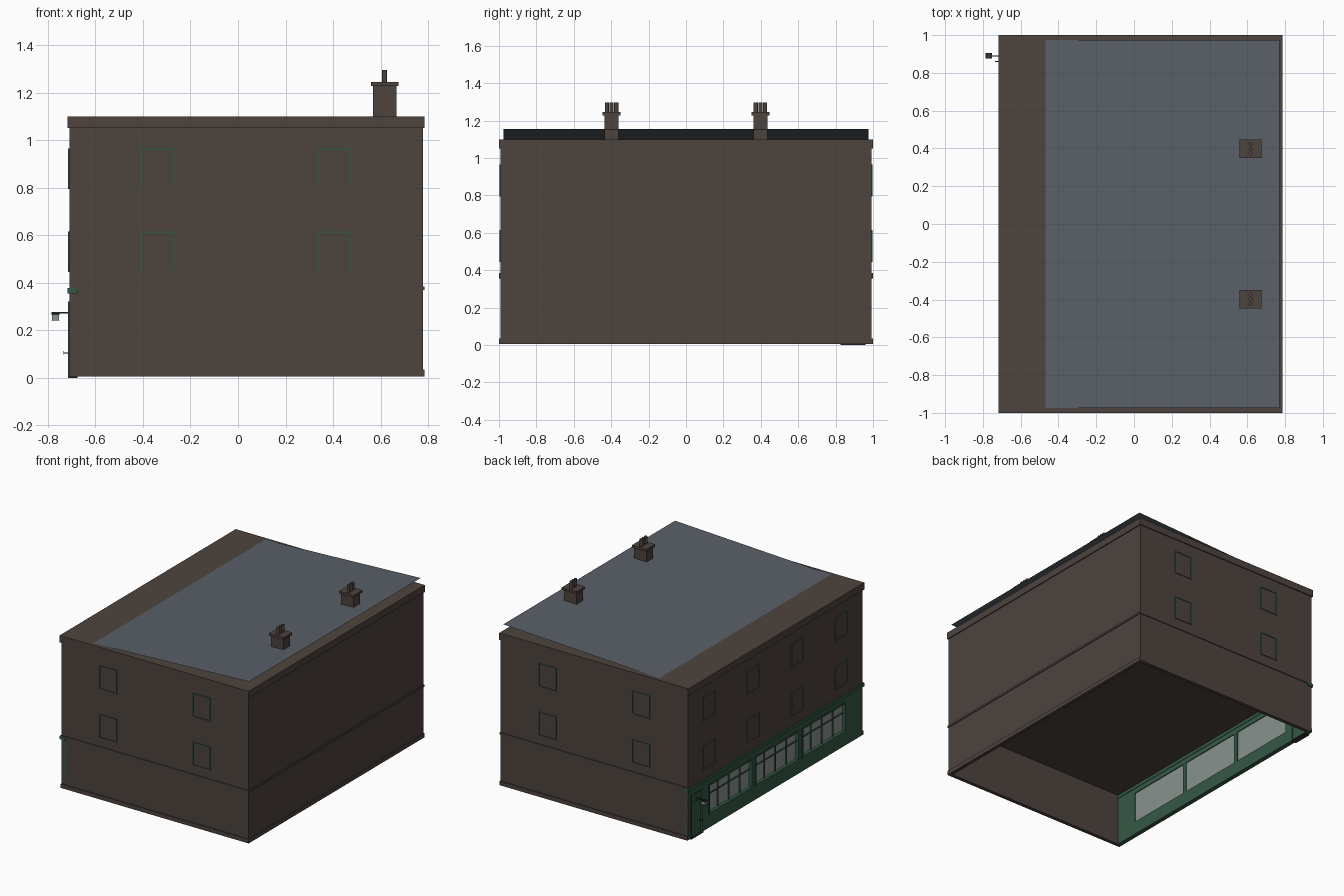
import bpy
import bmesh
from mathutils import Matrix, Vector

if "Cube" in bpy.data.objects:
    bpy.data.objects.remove(bpy.data.objects["Cube"])


def mat(name, rgb):
    m = bpy.data.materials.new(name)
    m.diffuse_color = (*rgb, 1)
    m.use_nodes = True
    m.node_tree.nodes["Principled BSDF"].inputs["Base Color"].default_value = m.diffuse_color
    return m


BRICK = mat("brick", (0.075, 0.057, 0.048))
GREEN = mat("green_paint", (0.034, 0.098, 0.06))
SLATE = mat("slate", (0.1, 0.118, 0.138))
GLASS = mat("glass", (0.25, 0.29, 0.28))
IRON = mat("iron", (0.03, 0.03, 0.03))


def finish(name, bm, material):
    me = bpy.data.meshes.new(name)
    bm.to_mesh(me)
    bm.free()
    me.materials.append(material)
    ob = bpy.data.objects.new(name, me)
    bpy.context.collection.objects.link(ob)
    return ob


def add_box(bm, x0, x1, y0, y1, z0, z1):
    centre = Vector((x0 + x1, y0 + y1, z0 + z1)) / 2
    size = Matrix.Diagonal((x1 - x0, y1 - y0, z1 - z0, 1))
    bmesh.ops.create_cube(bm, size=1, matrix=Matrix.Translation(centre) @ size)


def boxes(name, material, *extents):
    bm = bmesh.new()
    for e in extents:
        add_box(bm, *e)
    return finish(name, bm, material)


X0, X1, Y = -0.71, 0.778, 0.993   # outer wall faces
B = 0.006                         # underside of the walls
T = 0.02                          # ground floor wall thickness

# Upper storeys, and open-bottomed ground floor walls
boxes("upper_storeys", BRICK, (X0, X1, -Y, Y, 0.38, 1.09))
boxes("ground_floor_walls", BRICK,
      (X0, X1, -Y, -Y + T, B, 0.38),
      (X0, X1, Y - T, Y, B, 0.38),
      (X1 - T, X1, -Y + T, Y - T, B, 0.38))
boxes("parapet", BRICK, (-0.718, 0.785, -1, 1, 1.05, 1.1))

# Plinth and string course on the three brick sides
for name, z0, z1 in (("plinth", B, 0.035), ("string_course", 0.37, 0.384)):
    boxes(name, BRICK,
          (X0, 0.784, -0.999, -Y, z0, z1),
          (X0, 0.784, Y, 0.999, z0, z1),
          (X1, 0.784, -Y, Y, z0, z1))

# Sloping single-sheet roof, rising towards +x
bm = bmesh.new()
verts = [bm.verts.new(p) for p in ((-0.69, -0.975, 1.09), (0.77, -0.975, 1.156),
                                   (0.77, 0.975, 1.156), (-0.69, 0.975, 1.09))]
bm.faces.new(verts)
finish("roof", bm, SLATE)

# Chimneys with three round pots each
for i, y in enumerate((-0.398, 0.398)):
    boxes(f"chimney_stack_{i}", BRICK, (0.567, 0.667, y - 0.037, y + 0.037, 1.08, 1.23))
    boxes(f"chimney_cap_{i}", BRICK, (0.559, 0.675, y - 0.049, y + 0.049, 1.228, 1.245))
    bm = bmesh.new()
    for dy in (-0.025, 0, 0.025):
        bmesh.ops.create_cone(bm, cap_ends=True, segments=12, radius1=0.011, radius2=0.011,
                              depth=0.052, matrix=Matrix.Translation((0.617, y + dy, 1.27)))
    finish(f"chimney_pots_{i}", bm, BRICK)


# Sash windows: slim green surround and brick-coloured sill, u runs along the wall
def window(name, wall, u, z):
    w, h, f, d = 0.07, 0.165, 0.006, 0.005
    spans = [(u - w, u - w + f, z, z + h), (u + w - f, u + w, z, z + h),
             (u - w, u + w, z + h - f, z + h)]
    sill = (u - w, u + w, z - 0.005, z + 0.002)

    def place(s):
        a, b, c, e = s
        return {"left": (X0 - d, X0 + 0.002, a, b, c, e),
                "front": (a, b, -Y - d, -Y + 0.002, c, e),
                "back": (a, b, Y - 0.002, Y + d, c, e)}[wall]

    boxes(name + "_frame", GREEN, *map(place, spans))
    boxes(name + "_sill", BRICK, place(sill))


for row, z in enumerate((0.45, 0.8)):
    for wall, places in (("left", (-0.75, -0.25, 0.25, 0.75)),
                         ("front", (-0.338, 0.405)), ("back", (-0.338, 0.405))):
        for col, u in enumerate(places):
            window(f"window_{wall}_{row}_{col}", wall, u, z)

# Shopfront: riser, head and posts leave three window openings and a doorway
XI = -0.678
Z0, Z1 = 0.1, 0.32
bays = [(-0.8, -0.3), (-0.27, 0.23), (0.26, 0.76)]
posts = [(-Y, -0.8), (-0.3, -0.27), (0.23, 0.26), (0.76, 0.83), (0.96, Y)]
boxes("shopfront", GREEN,
      (X0, XI, -Y, 0.83, B, Z0),
      (X0, XI, -Y, Y, Z1, 0.38),
      (X0, XI, 0.96, Y, B, Z0),
      *[(X0, XI, a, b, Z0, Z1) for a, b in posts])
boxes("shop_cornice", GREEN, (-0.718, -0.675, -1, 1, 0.355, 0.378))

for i, (a, b) in enumerate(bays):
    boxes(f"shop_glass_{i}", GLASS, (-0.692, -0.684, a, b, Z0, Z1))
    # raised surround
    f = 0.012
    boxes(f"shop_window_frame_{i}", GREEN,
          (-0.715, -0.69, a, a + f, Z0, Z1), (-0.715, -0.69, b - f, b, Z0, Z1),
          (-0.715, -0.69, a, b, Z0, Z0 + f), (-0.715, -0.69, a, b, Z1 - f, Z1))
    # glazing bars
    step = (b - a) / 4
    bars = [(-0.7, -0.691, a + k * step - 0.003, a + k * step + 0.003, Z0, Z1) for k in (1, 2, 3)]
    bars.append((-0.7, -0.691, a, b, 0.237, 0.243))
    boxes(f"shop_glazing_bars_{i}", GREEN, *bars)

# Door with surround, transom, step and handle
boxes("door", GREEN, (-0.702, -0.685, 0.83, 0.96, B, Z1))
boxes("door_frame", GREEN,
      (-0.715, -0.7, 0.825, 0.837, B, Z1), (-0.715, -0.7, 0.953, 0.965, B, Z1),
      (-0.715, -0.7, 0.825, 0.965, Z1 - 0.01, Z1),
      (-0.71, -0.7, 0.83, 0.96, 0.25, 0.258))
boxes("door_step", IRON, (-0.715, -0.675, 0.825, 0.96, 0, 0.008))
boxes("door_handle", IRON, (-0.735, -0.7, 0.858, 0.862, 0.103, 0.107),
      (-0.735, -0.732, 0.857, 0.863, 0.098, 0.112))

# Wall lantern on a bracket
boxes("lantern_bracket", IRON, (-0.785, -0.7, 0.887, 0.893, 0.27, 0.276))
boxes("lantern_glass", GLASS, (-0.783, -0.753, 0.877, 0.903, 0.243, 0.266))
boxes("lantern_cap", IRON, (-0.785, -0.751, 0.875, 0.905, 0.264, 0.271),
      (-0.785, -0.751, 0.875, 0.905, 0.24, 0.244))
